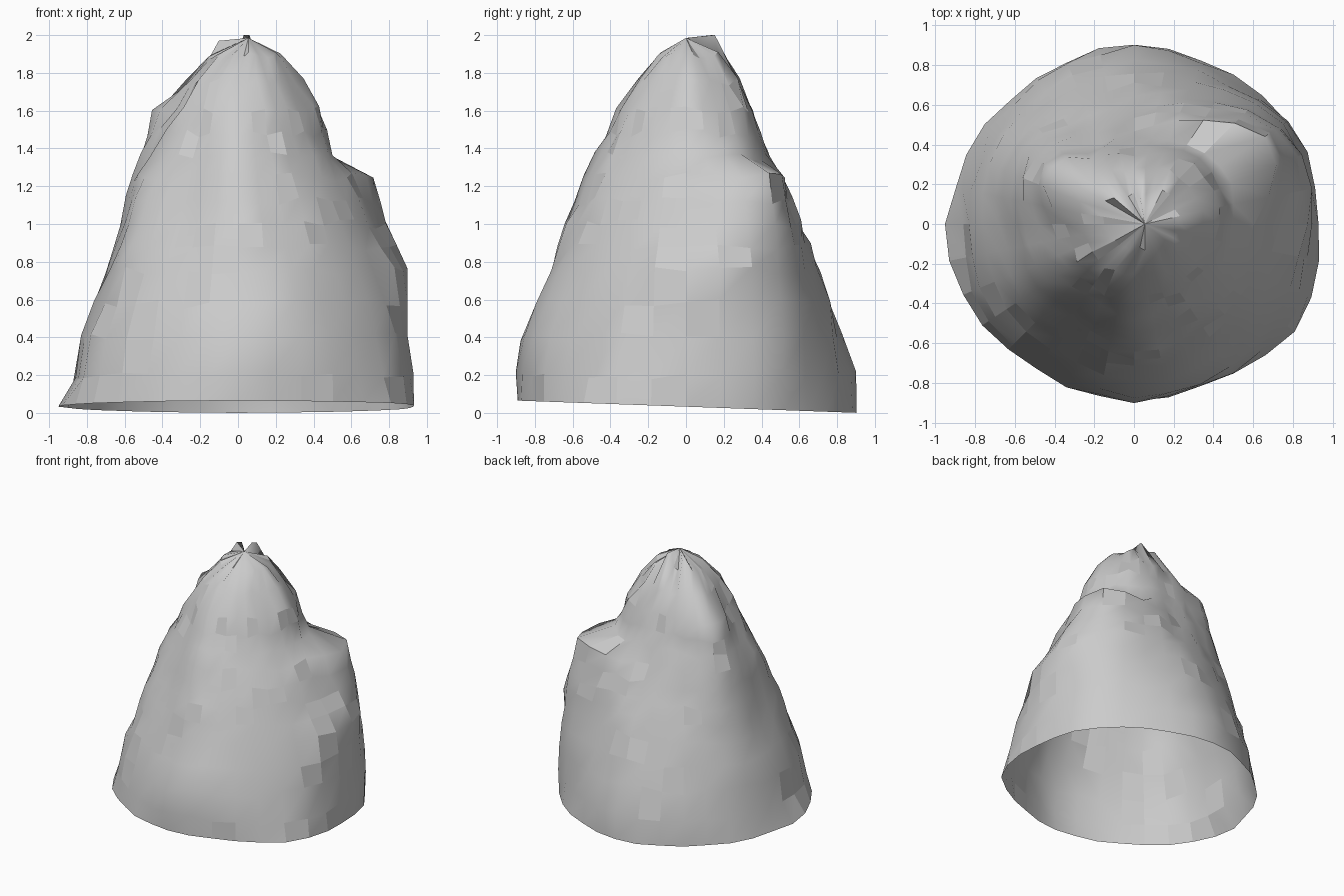
import bpy, bmesh, math, random

if "Cube" in bpy.data.objects:
    bpy.data.objects.remove(bpy.data.objects["Cube"])

random.seed(11)
SEGMENTS = 32
HEIGHTS = [0.0, 0.2, 0.4, 0.75, 1.0, 1.25, 1.36, 1.6, 1.75, 1.9]

# Radius at each height, one profile every 30 degrees starting at +x
PROFILES = [
    [.93, .93, .91, .885, .73, .61, .50, .42, .34, .20],
    [.93, .93, .92, .90, .86, .79, .53, .43, .33, .20],   # right shelf ridge
    [.90, .87, .84, .75, .68, .60, .48, .40, .32, .20],
    [.90, .89, .82, .70, .59, .48, .43, .35, .29, .15],
    [.89, .86, .80, .69, .60, .52, .46, .39, .31, .17],
    [.90, .87, .83, .74, .67, .60, .56, .52, .32, .20],   # back left knob
    [.94, .87, .84, .69, .61, .54, .48, .34, .26, .17],
    [.92, .88, .84, .71, .64, .54, .47, .34, .26, .16],
    [.89, .87, .82, .69, .57, .47, .43, .34, .26, .15],   # front left pocket
    [.90, .89, .875, .72, .64, .53, .47, .37, .25, .13],
    [.90, .89, .86, .73, .62, .52, .46, .36, .28, .16],
    [.97, .94, .89, .76, .66, .55, .48, .38, .28, .19],
]


def radius(turn, level):
    """Smooth blend around the axis, straight blend between heights."""
    i, t = int(turn), turn - int(turn)
    k = min(int(level), len(HEIGHTS) - 2)
    f = level - k
    a, b, c, d = [PROFILES[(i + n) % 12][k] * (1 - f) + PROFILES[(i + n) % 12][k + 1] * f
                  for n in (-1, 0, 1, 2)]
    return b + 0.5 * t * (c - a + t * (2 * a - 5 * b + 4 * c - d + t * (3 * (b - c) + d - a)))


# Rock shell: stacked uneven rings, open underneath
bm = bmesh.new()
rings = []
levels = [0, 1, 2, 2.5, 3, 3.5, 4, 4.5, 5, 6, 6.5, 7, 8, 9]
for level in levels:
    k = min(int(level), len(HEIGHTS) - 2)
    base_z = HEIGHTS[k] + (HEIGHTS[k + 1] - HEIGHTS[k]) * (level - k)
    ring = []
    for s in range(SEGMENTS):
        angle = math.tau * s / SEGMENTS
        r = radius(s * 12 / SEGMENTS, level) + random.uniform(-.014, .012)
        x, y, z = r * math.cos(angle), r * math.sin(angle), base_z
        if level == 0:
            z = 0.033 - 0.036 * y          # tilted rim
        elif level == 9:
            z += random.uniform(-.03, .01)
            x += .03
            if s in (7, 8):
                z = 2.0                    # small peaks by the tip
            elif s in (11, 12):
                z = 1.97
        else:
            z += random.uniform(-.025, .025)
        ring.append(bm.verts.new((x, y, max(z, 0))))
    rings.append(ring)

for low, high in zip(rings, rings[1:]):
    for s in range(SEGMENTS):
        n = (s + 1) % SEGMENTS
        bm.faces.new((low[s], low[n], high[n], high[s]))

# Tip fan
tip = bm.verts.new((.055, 0, 1.985))
for s in range(SEGMENTS):
    bm.faces.new((rings[-1][s], rings[-1][(s + 1) % SEGMENTS], tip))

# Mostly smooth, with scattered flat facets
for face in bm.faces:
    face.smooth = random.random() > 0.15

mesh = bpy.data.meshes.new("rock_mound")
bm.to_mesh(mesh)
bm.free()
rock = bpy.data.objects.new("rock_mound", mesh)
bpy.context.collection.objects.link(rock)
